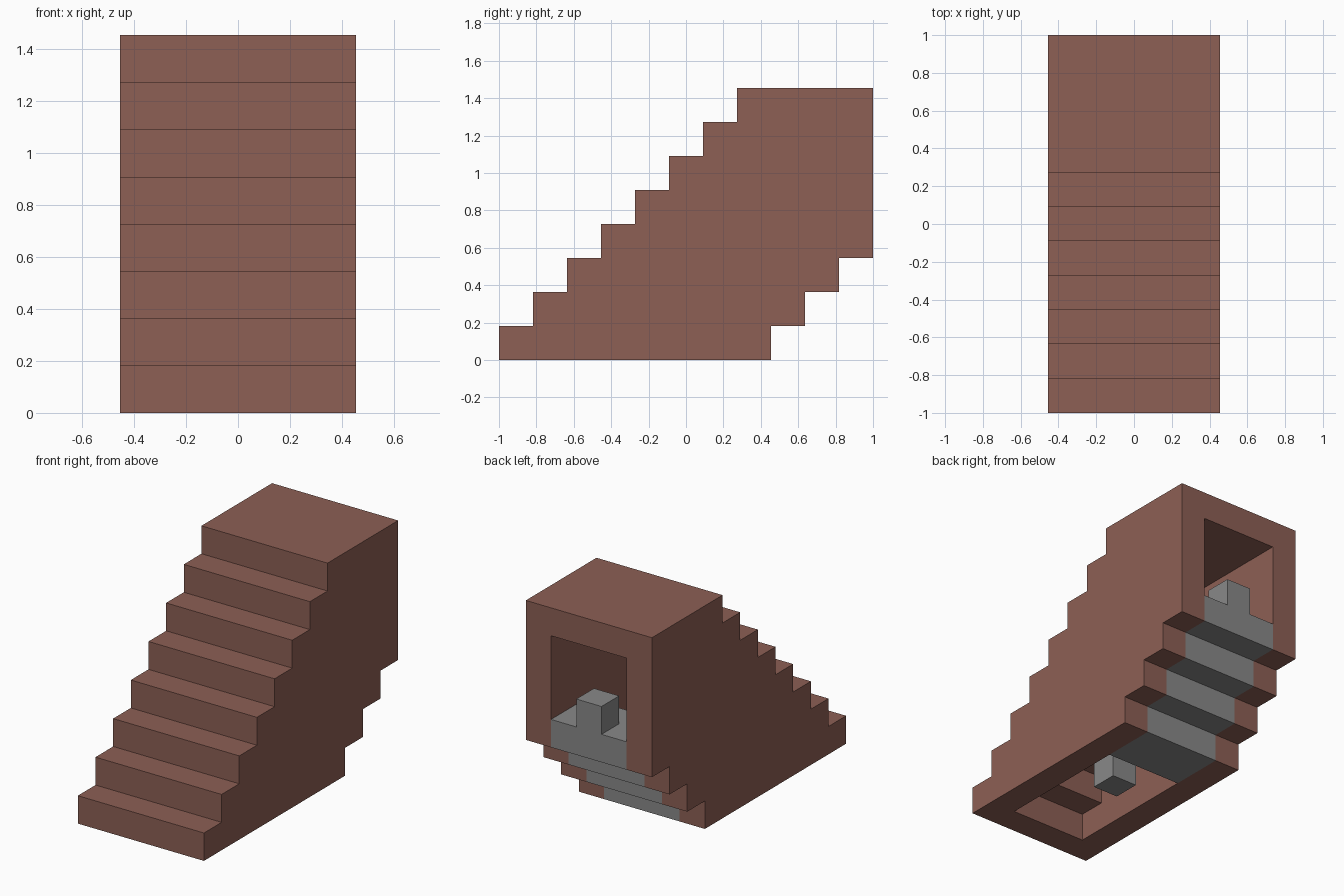
import bpy
import bmesh

U = 2 / 11          # one step: rise and run
STEPS = 8

default = bpy.data.objects.get("Cube")
if default:
    bpy.data.objects.remove(default, do_unlink=True)


def material(name, rgb):
    mat = bpy.data.materials.new(name)
    mat.use_nodes = True
    mat.diffuse_color = (*rgb, 1)
    mat.node_tree.nodes["Principled BSDF"].inputs["Base Color"].default_value = (*rgb, 1)
    return mat


def extrude_profile(name, profile, width, mat):
    """Extrude a side profile of (y, z) step units evenly about x = 0."""
    bm = bmesh.new()
    verts = [bm.verts.new((-width * U / 2, y * U - 1, z * U)) for y, z in profile]
    face = bm.faces.new(verts)
    moved = bmesh.ops.extrude_face_region(bm, geom=[face])["geom"]
    bmesh.ops.translate(bm, vec=(width * U, 0, 0),
                        verts=[g for g in moved if isinstance(g, bmesh.types.BMVert)])
    bmesh.ops.recalc_face_normals(bm, faces=bm.faces)
    mesh = bpy.data.meshes.new(name)
    bm.to_mesh(mesh)
    bm.free()
    mesh.materials.append(mat)
    obj = bpy.data.objects.new(name, mesh)
    bpy.context.collection.objects.link(obj)
    return obj


def rising(count, start):
    """Stair outline going up towards the back."""
    return [p for k in range(count) for p in ((start + k, k), (start + k, k + 1))]


def falling(count, start):
    """Stair outline coming back down under the overhang."""
    return [p for k in reversed(range(count)) for p in ((start + k, k + 1), (start + k, k))]


brown = material("brown", (0.266, 0.115, 0.090))
grey = material("grey", (0.25, 0.25, 0.25))

# Outer casing: steps in front, stepped overhang at the back
casing = extrude_profile("stair_casing",
                         rising(STEPS, 0) + [(11, STEPS), (11, 3)] + falling(3, 8),
                         5, brown)

# Stepped passage cut out of the casing, open at the bottom and back
passage = extrude_profile("passage_cutter",
                          [(1, -1)] + rising(STEPS - 1, 1)[1:] + [(12, 7), (12, -1)],
                          3, brown)
passage.hide_render = True
cut = casing.modifiers.new("passage", 'BOOLEAN')
cut.operation = 'DIFFERENCE'
cut.solver = 'EXACT'
cut.object = passage
bpy.context.view_layer.objects.active = casing
bpy.ops.object.modifier_apply(modifier=cut.name)
bpy.data.objects.remove(passage, do_unlink=True)

# Inner flight of stairs
extrude_profile("inner_stairs", rising(4, 6) + falling(4, 8), 3, grey)

# Small posts at the foot and head of the inner stairs
for name, y, z in (("lower_post", 4, 0), ("upper_post", 10, 4)):
    extrude_profile(name, [(y, z), (y + 1, z), (y + 1, z + 1), (y, z + 1)], 1, grey)
